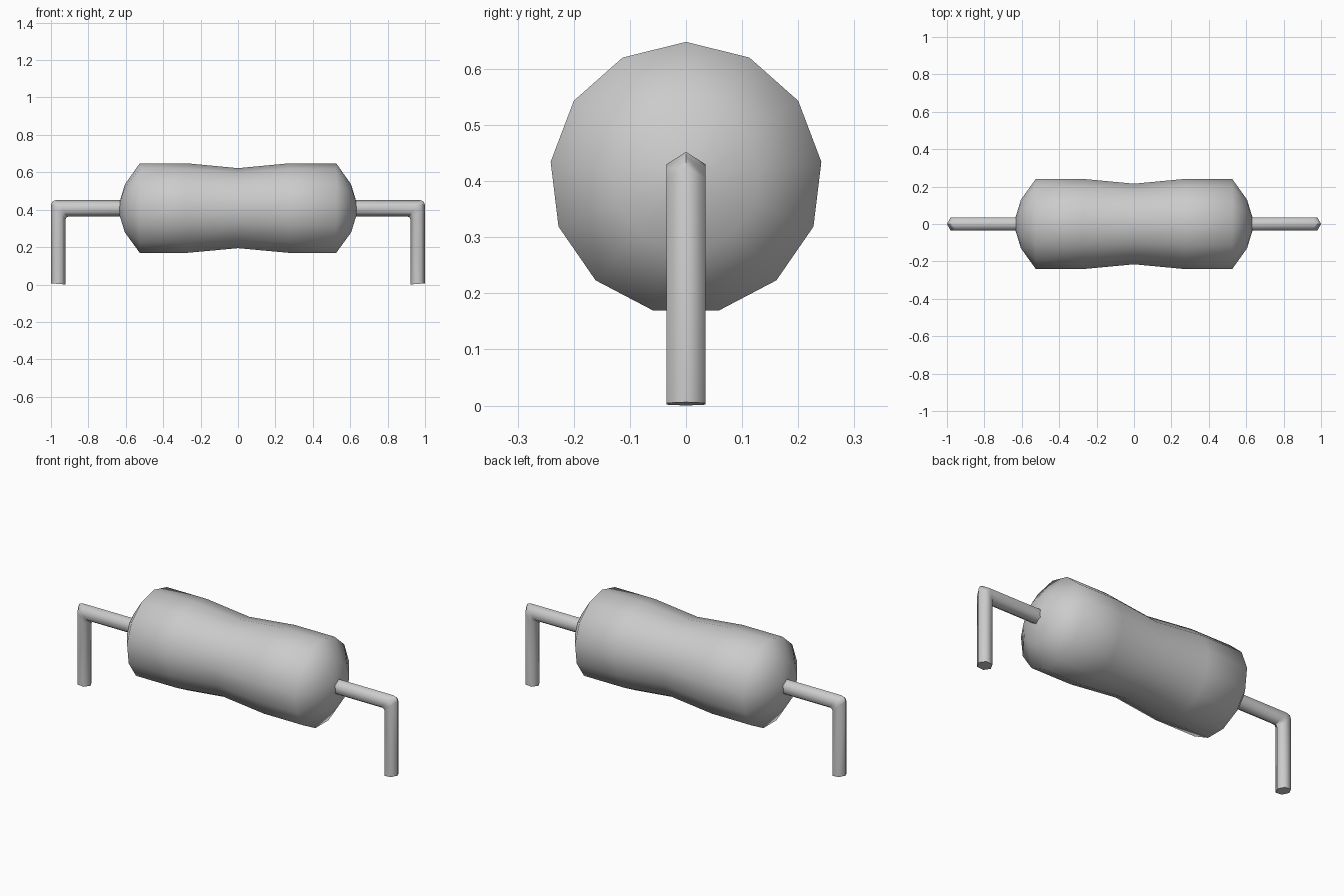
import bpy, bmesh, math

if "Cube" in bpy.data.objects:
    bpy.data.objects.remove(bpy.data.objects["Cube"])


def loft(name, rings, angle):
    """Skin a list of equal-length point rings, capping both ends."""
    bm = bmesh.new()
    vr = [[bm.verts.new(p) for p in ring] for ring in rings]
    n = len(vr[0])
    for a, b in zip(vr, vr[1:]):
        for i in range(n):
            j = (i + 1) % n
            bm.faces.new((a[i], a[j], b[j], b[i]))
    bm.faces.new(vr[0])
    bm.faces.new(vr[-1])
    bmesh.ops.recalc_face_normals(bm, faces=bm.faces)
    me = bpy.data.meshes.new(name)
    bm.to_mesh(me)
    bm.free()
    ob = bpy.data.objects.new(name, me)
    bpy.context.collection.objects.link(ob)
    bpy.ops.object.select_all(action='DESELECT')
    bpy.context.view_layer.objects.active = ob
    ob.select_set(True)
    bpy.ops.object.shade_smooth_by_angle(angle=math.radians(angle))
    return ob


# Body: 13-sided barrel with a waist and rounded ends (x, radius)
half = [(0.275, 0.243), (0.525, 0.243), (0.605, 0.13), (0.635, 0.03)]
profile = [(-x, r) for x, r in reversed(half)] + [(0, 0.217)] + half
SIDES, AXIS_Z = 13, 0.405
steps = [2 * math.pi * i / SIDES for i in range(SIDES)]
loft("resistor_body",
     [[(x, r * math.sin(a), AXIS_Z + r * math.cos(a)) for a in steps]
      for x, r in profile], 70)

# Leads: hexagonal bent wire, given by its outer and inner edge (x, z)
bend = [((0.60, 0.452), (0.60, 0.363)),
        ((0.972, 0.452), (0.908, 0.363)),
        ((0.992, 0.444), (0.917, 0.359)),
        ((1.0, 0.424), (0.921, 0.350)),
        ((1.0, 0.006), (0.921, 0.0))]
hexagon = [(0, 0), (0.25, 0.035), (0.75, 0.035),
           (1, 0), (0.75, -0.035), (0.25, -0.035)]
for side, s in (("left", -1), ("right", 1)):
    loft("lead_" + side,
         [[(s * (o[0] + (i[0] - o[0]) * t), y, o[1] + (i[1] - o[1]) * t)
           for t, y in hexagon] for o, i in bend], 70)
